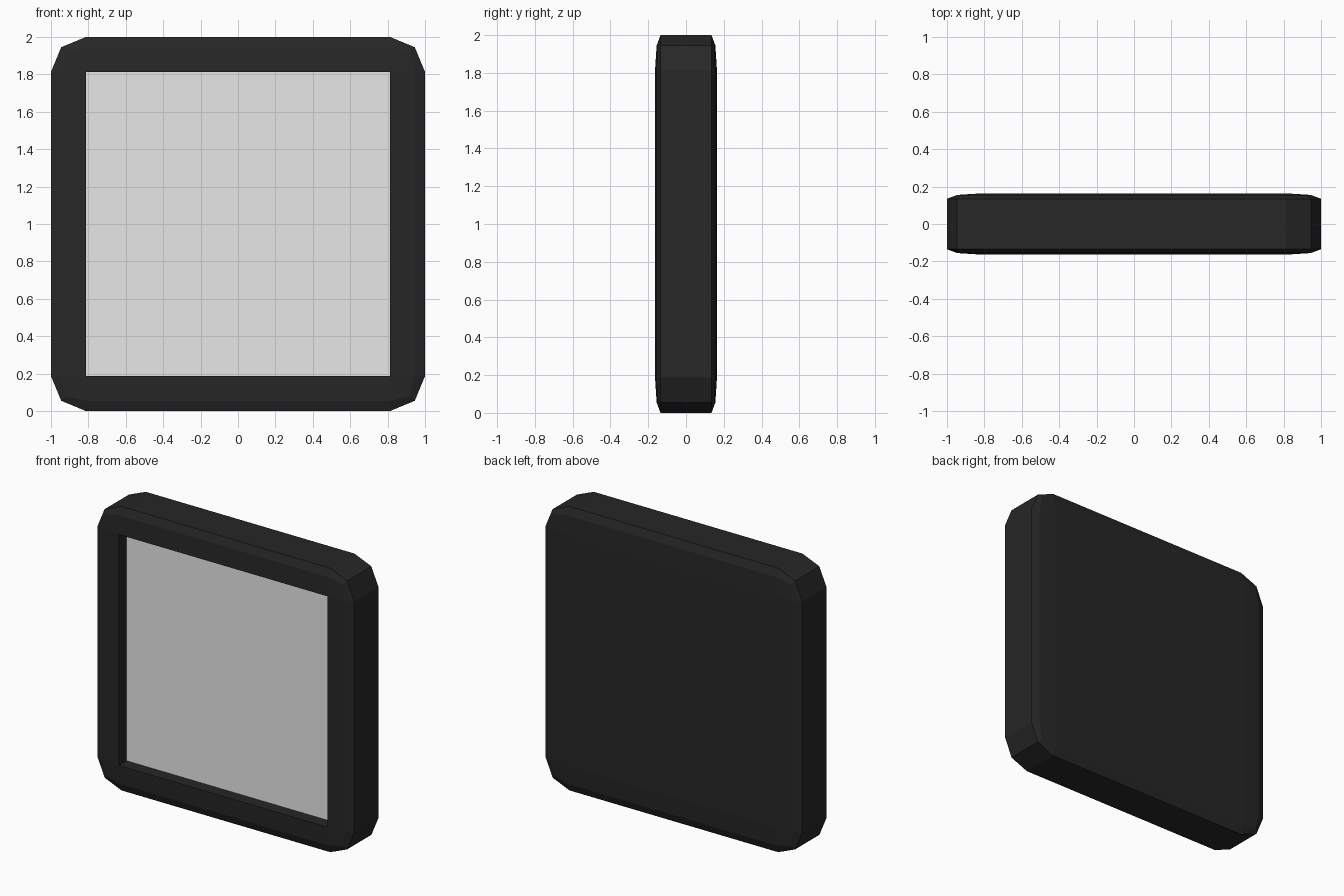
import bpy, bmesh
from mathutils import Vector

if "Cube" in bpy.data.objects:
    bpy.data.objects.remove(bpy.data.objects["Cube"])

BEVEL = 0.187      # corner rounding in x and z
RIM_Y = 0.135      # half depth at the outer rim
FACE_Y = 0.164     # half depth at the flat faces
RECESS = 0.086     # how far the screen sits back


def material(name, rgb):
    m = bpy.data.materials.new(name)
    m.diffuse_color = (*rgb, 1.0)
    m.use_nodes = True
    m.node_tree.nodes["Principled BSDF"].inputs["Base Color"].default_value = m.diffuse_color
    return m


# Casing: rounded cube with two bevel segments, flattened in depth
bm = bmesh.new()
bmesh.ops.create_cube(bm, size=2.0)
bmesh.ops.bevel(bm, geom=bm.edges[:], offset=BEVEL, offset_type='OFFSET',
                segments=2, profile=0.5, affect='EDGES', clamp_overlap=True)
flat = 1.0 - BEVEL
for v in bm.verts:
    y = v.co.y
    if abs(y) <= flat + 1e-5:
        v.co.y = y / flat * RIM_Y
    else:
        depth = RIM_Y + (abs(y) - flat) / BEVEL * (FACE_Y - RIM_Y)
        v.co.y = depth if y > 0 else -depth
    v.co.z += 1.0
bm.normal_update()

# Screen: the large front face pushed back into the casing
front = min(bm.faces, key=lambda f: f.calc_center_median().y)
screen = bmesh.ops.extrude_discrete_faces(bm, faces=[front])["faces"][0]
bmesh.ops.translate(bm, verts=screen.verts[:], vec=Vector((0, RECESS, 0)))
screen.material_index = 1
bmesh.ops.recalc_face_normals(bm, faces=bm.faces[:])

mesh = bpy.data.meshes.new("screen_casing")
bm.to_mesh(mesh)
bm.free()
mesh.materials.append(material("dark casing", (0.02, 0.02, 0.02)))
mesh.materials.append(material("light grey screen", (0.8, 0.8, 0.8)))
obj = bpy.data.objects.new("screen_casing", mesh)
bpy.context.collection.objects.link(obj)
